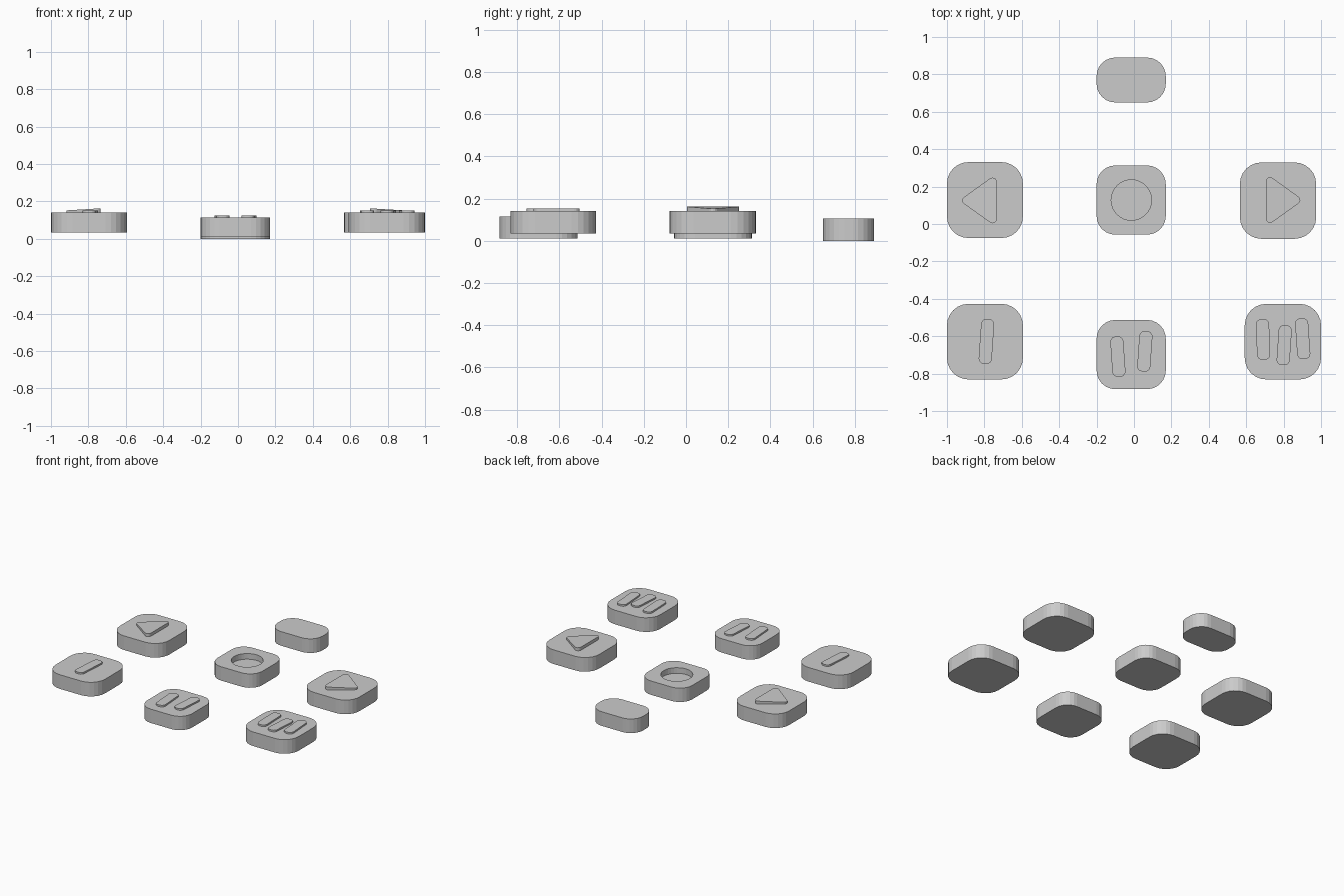
import bpy, bmesh
from math import cos, sin, pi, radians, atan2, tan
from mathutils import Vector

if "Cube" in bpy.data.objects:
    bpy.data.objects.remove(bpy.data.objects["Cube"])


def rounded(points, r, seg):
    """Round every corner of a convex counter-clockwise outline."""
    out, n = [], len(points)
    for i in range(n):
        p = Vector(points[i])
        a = (Vector(points[i - 1]) - p).normalized()
        b = (Vector(points[(i + 1) % n]) - p).normalized()
        half = a.angle(b) / 2
        c = p + (a + b).normalized() * (r / sin(half))
        start = p + a * (r / tan(half)) - c
        ang, sweep = atan2(start.y, start.x), pi - 2 * half
        for k in range(seg + 1):
            t = ang + sweep * k / seg
            out.append((c.x + r * cos(t), c.y + r * sin(t)))
    return out


def rect(w, h, r, seg):
    x, y = w / 2, h / 2
    return rounded([(-x, -y), (x, -y), (x, y), (-x, y)], r, seg)


def prism(name, outline, loc, z0, z1, turn=0, slope=0):
    """Extrude an outline from z0 to z1; slope tilts the top along x."""
    c, s = cos(radians(turn)), sin(radians(turn))
    bm = bmesh.new()
    pts = [(x * c - y * s, x * s + y * c) for x, y in outline]
    low = [bm.verts.new((x, y, z0)) for x, y in pts]
    top = [bm.verts.new((x, y, z1 + slope * x)) for x, y in pts]
    bm.faces.new(low[::-1])
    bm.faces.new(top)
    n = len(pts)
    for i in range(n):
        j = (i + 1) % n
        bm.faces.new((low[i], low[j], top[j], top[i]))
    me = bpy.data.meshes.new(name)
    bm.to_mesh(me)
    bm.free()
    ob = bpy.data.objects.new(name, me)
    ob.location = (loc[0], loc[1], 0)
    bpy.context.collection.objects.link(ob)
    return ob


# Button bodies: name, centre, width, depth, corner radius, bottom, top
bodies = [
    ("left_arrow_button", (-0.797, 0.128), 0.406, 0.406, 0.115, 0.035, 0.140),
    ("right_arrow_button", (0.770, 0.125), 0.408, 0.408, 0.115, 0.035, 0.140),
    ("one_bar_button", (-0.797, -0.629), 0.406, 0.404, 0.115, 0.035, 0.140),
    ("three_bar_button", (0.796, -0.629), 0.408, 0.404, 0.115, 0.035, 0.140),
    ("two_bar_button", (-0.015, -0.698), 0.370, 0.370, 0.1, 0.011, 0.114),
    ("blank_button", (-0.015, 0.770), 0.370, 0.240, 0.1, 0.0, 0.105),
]
for name, loc, w, d, r, z0, z1 in bodies:
    prism(name, rect(w, d, r, 6), loc, z0, z1)

# Centre button with a round recess
centre = prism("centre_button", rect(0.37, 0.37, 0.1, 6), (-0.015, 0.128), 0.011, 0.114)
circle = [(0.108 * cos(2 * pi * k / 32), 0.108 * sin(2 * pi * k / 32)) for k in range(32)]
cutter = prism("recess_cutter", circle, (-0.014, 0.128), 0.072, 0.2)
cut = centre.modifiers.new("recess", 'BOOLEAN')
cut.object = cutter
cut.operation = 'DIFFERENCE'
cut.solver = 'EXACT'
cutter.hide_render = True
cutter.hide_set(True)

# Raised arrows, higher at the base than at the tip
tri = rounded([(-0.088, -0.143), (0.112, 0), (-0.088, 0.143)], 0.022, 4)
prism("right_arrow", tri, (0.793, 0.128), 0.12, 0.158, 0, -0.06)
prism("left_arrow", tri, (-0.822, 0.126), 0.12, 0.158, 180, 0.06)

# Raised bars: name, centre, length, turn, top
bars = [
    ("single_bar", (-0.789, -0.628), 0.240, -4, 0.152),
    ("pair_bar_left", (-0.086, -0.709), 0.216, 4, 0.126),
    ("pair_bar_right", (0.058, -0.681), 0.216, -4, 0.126),
    ("triple_bar_left", (0.690, -0.617), 0.218, 2, 0.152),
    ("triple_bar_middle", (0.803, -0.648), 0.214, -4, 0.152),
    ("triple_bar_right", (0.902, -0.613), 0.218, 4, 0.152),
]
for name, loc, length, turn, top in bars:
    prism(name, rect(0.07, length, 0.028, 5), loc, top - 0.03, top, turn)
